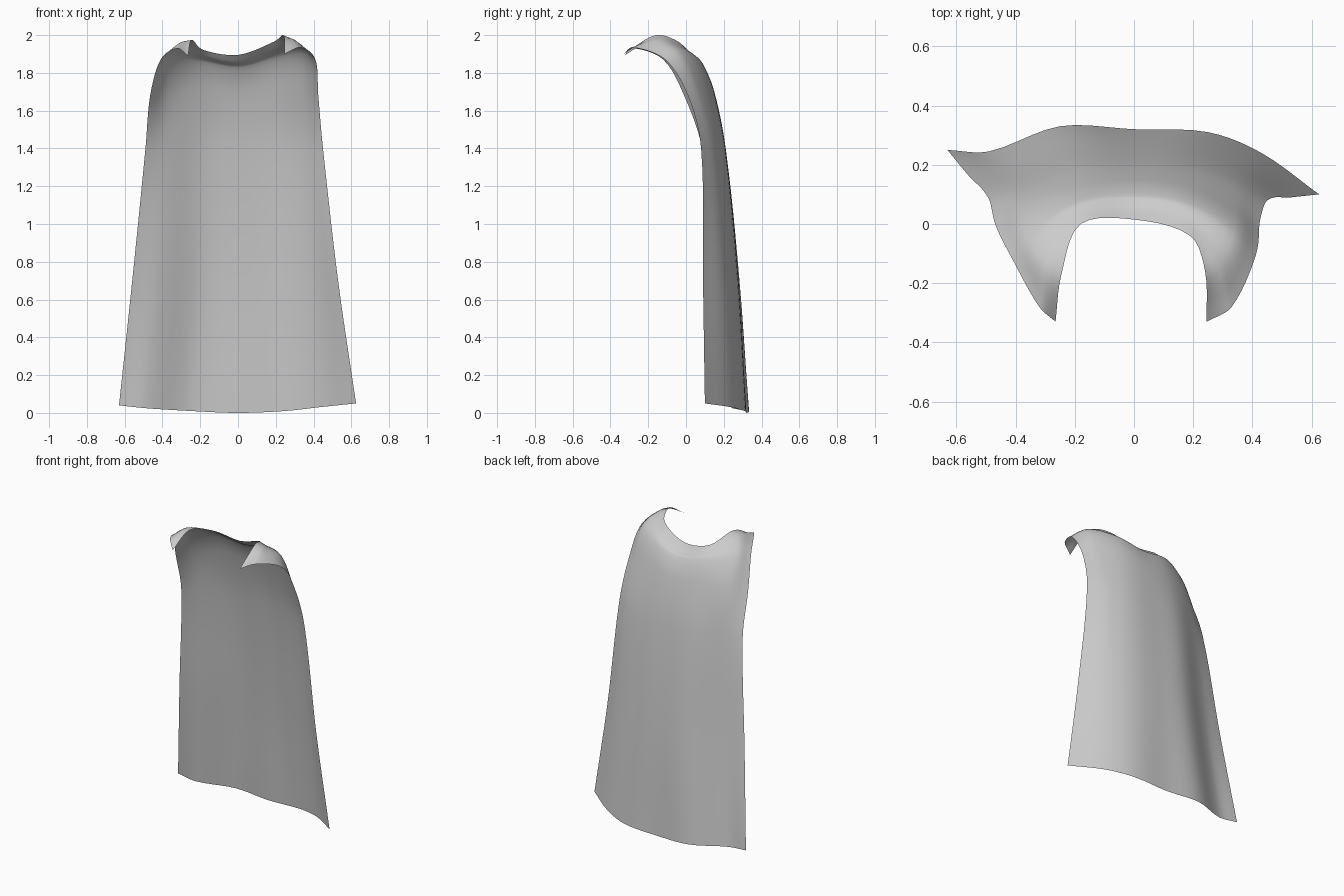
import bpy
import bmesh
from mathutils import Vector

cube = bpy.data.objects.get("Cube")
if cube:
    bpy.data.objects.remove(cube, do_unlink=True)

STEPS_ACROSS = 5
STEPS_UP = 6

# Cross-sections of the cloth in hundredths of a unit, right edge to left edge
hem = [(-63, 25, 4), (-49, 24.5, 2.5), (-25, 33, 1), (0, 32, 0),
       (25, 31, 1), (43, 24, 3), (62.5, 10, 5)]
thigh = [(-56, 16.5, 70), (-42, 19, 70), (-20, 27.5, 70), (0, 28, 70),
         (22, 26.5, 70), (39, 20, 70), (53, 9, 70)]
waist = [(-49, 8.5, 140), (-38, 13, 140), (-19, 20, 140), (0, 21, 140),
         (19, 20, 140), (34, 15, 140), (45, 8, 140)]
upper_back = [(-46.5, -1, 168), (-37, 7, 170), (-19, 13, 172), (0, 15, 170),
              (18, 13, 172), (34, 7, 170), (42.5, 1, 168)]
shoulder = [(-41, -12, 187), (-36, -3, 188), (-20, 7, 186), (0, 9.5, 183),
            (18, 7, 187), (34, -2, 190), (41, -11, 187)]
collar = [(-32, -28, 193), (-30, -13, 196), (-20, 2, 190), (0, 5.5, 185.5),
          (18, 1, 192), (29, -12, 197.5), (33, -28, 193.5)]
neckline = [(-26.5, -33, 189), (-24.5, -17, 197.5), (-18, 0, 192), (0, 1.5, 189.5),
            (19, -4, 196.5), (24, -16, 200), (24.5, -33, 190)]


def smooth_path(points, steps):
    """Smooth curve through all the points, spaced by the distance between them."""
    first = points[0] * 2 - points[1]
    last = points[-1] * 2 - points[-2]
    padded = [first] + points + [last]
    path = []
    for a, b, c, d in zip(padded, padded[1:], padded[2:], padded[3:]):
        before, span, after = [(q - p).length for p, q in ((a, b), (b, c), (c, d))]
        # Tangents at both ends of this span
        start = (c - a) / (before + span)
        end = (d - b) / (span + after)
        for i in range(steps):
            t = i / steps
            s = 1 - t
            path.append(b * (s * s * (1 + 2 * t)) + c * (t * t * (3 - 2 * t))
                        + (start * (t * s * s) - end * (t * t * s)) * span)
    path.append(points[-1])
    return path


# Smooth each cross-section sideways, then join them upwards
sections = [hem, thigh, waist, upper_back, shoulder, collar, neckline]
rows = [smooth_path([Vector(p) / 100 for p in section], STEPS_ACROSS)
        for section in sections]
columns = [smooth_path(list(column), STEPS_UP) for column in zip(*rows)]

# Cloth sheet
bm = bmesh.new()
grid = [[bm.verts.new(p) for p in column] for column in columns]
for left, right in zip(grid, grid[1:]):
    for j in range(len(left) - 1):
        bm.faces.new((left[j], left[j + 1], right[j + 1], right[j]))

# Outer side of the cloth faces the back
bm.normal_update()
if sum(f.normal.y * f.calc_area() for f in bm.faces) < 0:
    bmesh.ops.reverse_faces(bm, faces=bm.faces[:])

mesh = bpy.data.meshes.new("cape")
bm.to_mesh(mesh)
bm.free()
cape = bpy.data.objects.new("cape", mesh)
bpy.context.collection.objects.link(cape)

# Cloth colour
color = (0.6, 0.6, 0.6, 1)
cloth = bpy.data.materials.new("grey cloth")
cloth.use_nodes = True
cloth.diffuse_color = color
cloth.node_tree.nodes["Principled BSDF"].inputs["Base Color"].default_value = color
mesh.materials.append(cloth)

# Smooth shading
bpy.ops.object.select_all(action="DESELECT")
cape.select_set(True)
bpy.context.view_layer.objects.active = cape
bpy.ops.object.shade_smooth()
